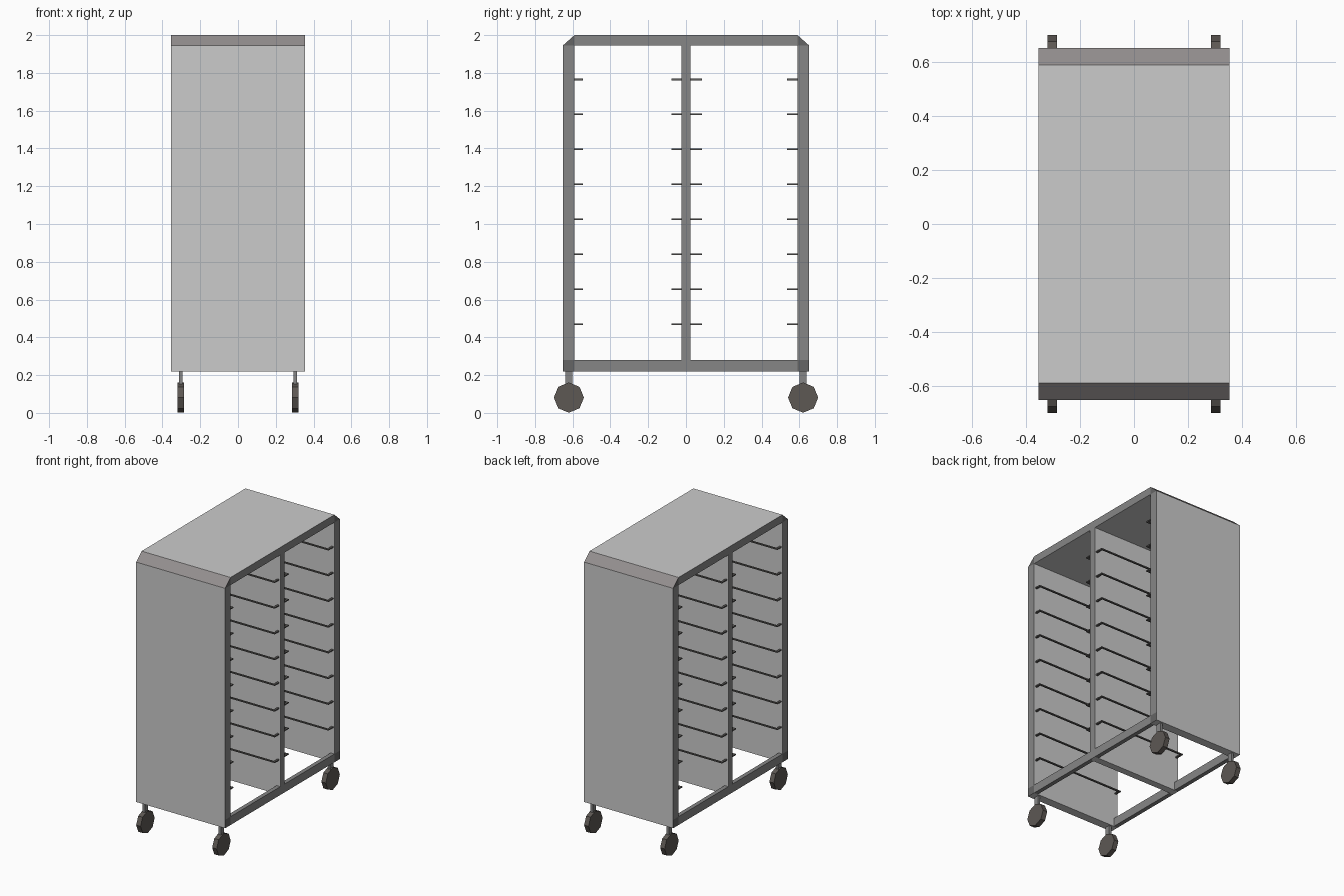
import bpy, bmesh, math
from mathutils import Matrix

if "Cube" in bpy.data.objects:
    bpy.data.objects.remove(bpy.data.objects["Cube"])

def mat(name, c):
    m = bpy.data.materials.new(name)
    m.diffuse_color = (*c, 1)
    m.use_nodes = True
    m.node_tree.nodes["Principled BSDF"].inputs["Base Color"].default_value = m.diffuse_color
    return m

PANEL = mat("light grey panel", (0.60, 0.60, 0.60))
FRAME = mat("mid grey frame", (0.24, 0.24, 0.24))
EDGE = mat("warm grey bevel", (0.29, 0.27, 0.27))
CORNER = mat("dark grey corner", (0.13, 0.13, 0.13))
RUBBER = mat("dark caster", (0.11, 0.098, 0.088))
LEDGE = mat("dark tray ledge", (0.12, 0.115, 0.11))

W = 0.354          # half width in x
YI, YO = 0.59, 0.652
Z0, Z1, Z2 = 0.22, 1.945, 2.0

def prism(name, pts, x0, x1, side, end=None):
    """Extrude a y-z profile along x; the two end caps may have their own colour."""
    bm = bmesh.new()
    rings = [[bm.verts.new((x, y, z)) for y, z in pts] for x in (x0, x1)]
    n = len(pts)
    for i in range(n):
        j = (i + 1) % n
        bm.faces.new((rings[0][i], rings[0][j], rings[1][j], rings[1][i]))
    for r in rings:
        bm.faces.new(r).material_index = 1
    bmesh.ops.recalc_face_normals(bm, faces=bm.faces)
    me = bpy.data.meshes.new(name)
    bm.to_mesh(me)
    bm.free()
    me.materials.append(side)
    me.materials.append(end or side)
    ob = bpy.data.objects.new(name, me)
    bpy.context.collection.objects.link(ob)
    return ob

def rect(y0, y1, z0, z1):
    return [(y0, z0), (y1, z0), (y1, z1), (y0, z1)]

# Roof slab and centre divider, edged in frame colour
prism("roof", rect(-YI, YI, Z1, Z2), -W, W, PANEL, FRAME)
prism("divider", rect(-0.025, 0.025, Z0, Z1), -W, W, PANEL, FRAME)

for s, side in ((-1, "front"), (1, "back")):
    # End wall, its dark lower corner and the bevelled top corner
    prism(side + "_wall", rect(s * YI, s * YO, 0.28, Z1), -W, W, PANEL, FRAME)
    prism(side + "_wall_foot", rect(s * YI, s * YO, Z0, 0.28), -W, W, PANEL, CORNER)
    prism(side + "_bevel", [(s * YI, Z1), (s * YO, Z1), (s * YI, Z2)], -W, W, EDGE, CORNER)

for s, side in ((-1, "left"), (1, "right")):
    # Bottom rails along the open sides
    prism(side + "_bottom_rail", rect(-YI, YI, Z0, 0.28), s * (W - 0.03), s * W, FRAME)

# Casters: octagonal wheel with a short stem
for sx in (-1, 1):
    for sy in (-1, 1):
        cy = sy * 0.62
        octagon = [(cy + 0.08 * math.cos(k * math.pi / 4),
                    0.081 + 0.08 * math.sin(k * math.pi / 4)) for k in range(8)]
        prism("caster_wheel", octagon, sx * 0.285, sx * 0.32, RUBBER)
        prism("caster_stem", rect(cy - 0.018, cy + 0.018, 0.13, Z0), sx * 0.293, sx * 0.312, FRAME)

def ledge(z, wall, tip):
    """U-shaped tray ledge: one long bar and two end arms."""
    d = 0.012 if tip > wall else -0.012
    L = 0.345
    prism("tray_ledge_bar", rect(tip - d, tip, z - 0.004, z + 0.004), -L, L, LEDGE)
    for s in (-1, 1):
        prism("tray_ledge_arm", rect(wall, tip - d, z - 0.004, z + 0.004),
              s * (L - 0.014), s * L, LEDGE)

# Eight levels of ledges in both bays
for i in range(8):
    z = 0.47 + 0.185 * i
    for wall, tip in ((-YI, -0.545), (-0.025, -0.076), (0.025, 0.084), (YI, 0.535)):
        ledge(z, wall, tip)
